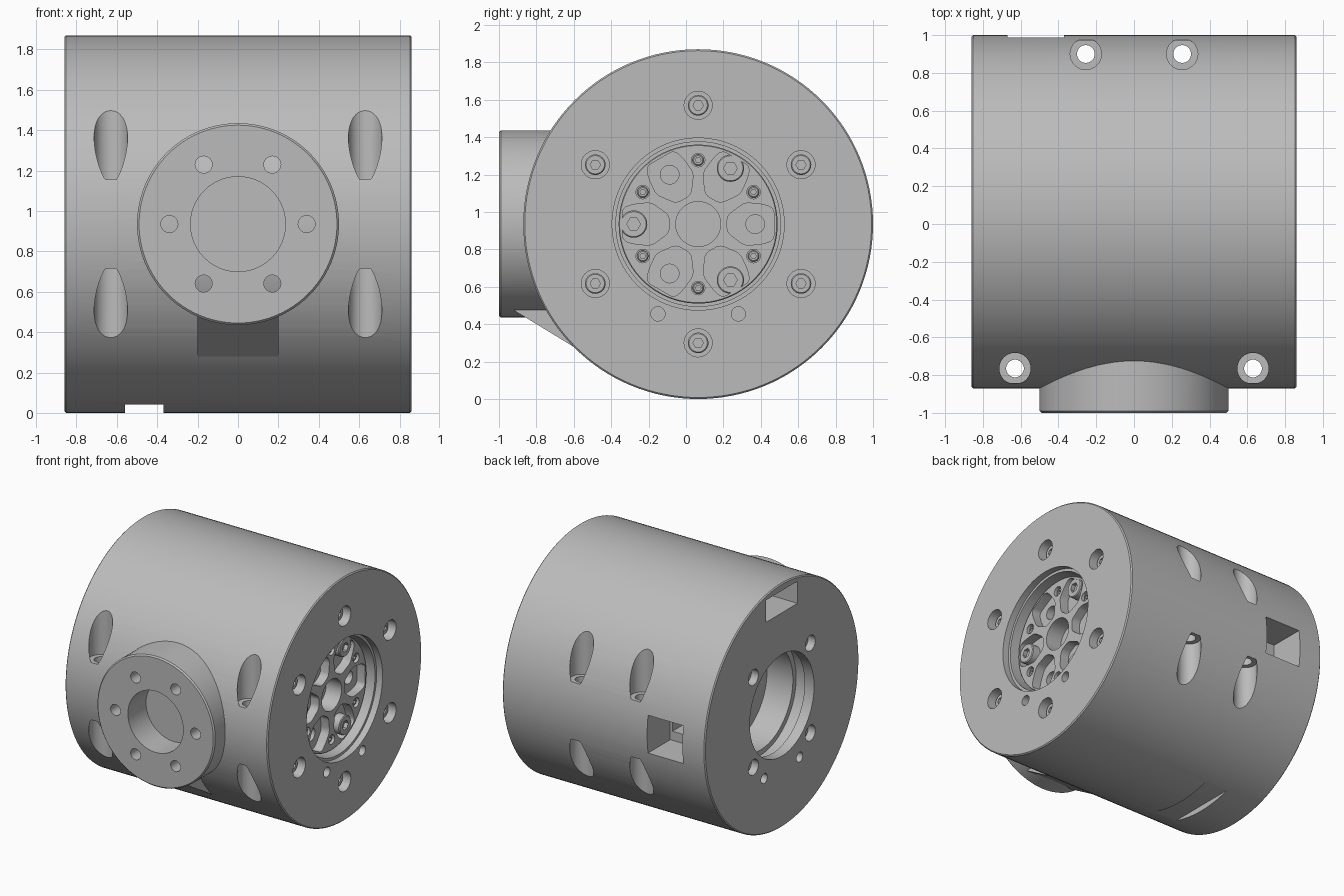
import bpy, bmesh, math
from mathutils import Matrix, Vector

if "Cube" in bpy.data.objects:
    bpy.data.objects.remove(bpy.data.objects["Cube"])

CY, CZ = 0.065, 0.935          # centre line of the housing (runs along x)
R, HX = 0.935, 0.86            # housing radius and half length

grey = bpy.data.materials.new("grey")
grey.diffuse_color = (0.5, 0.5, 0.5, 1)
grey.use_nodes = True
grey.node_tree.nodes["Principled BSDF"].inputs["Base Color"].default_value = grey.diffuse_color


def finish(name, bm):
    bmesh.ops.recalc_face_normals(bm, faces=bm.faces)
    me = bpy.data.meshes.new(name)
    bm.to_mesh(me)
    bm.free()
    me.materials.append(grey)
    ob = bpy.data.objects.new(name, me)
    bpy.context.collection.objects.link(ob)
    return ob


def cyl(name, axis, u, v, r, a, b, segs=32, bevel=0):
    """Cylinder along an axis from a to b; u, v are the other two coordinates in order."""
    bm = bmesh.new()
    bmesh.ops.create_cone(bm, cap_ends=True, segments=segs, radius1=r, radius2=r, depth=abs(b - a))
    if bevel:
        rims = [e for e in bm.edges if abs(e.verts[0].co.z - e.verts[1].co.z) < 1e-6]
        bmesh.ops.bevel(bm, geom=rims, offset=bevel, segments=1, affect='EDGES')
    m = (a + b) / 2
    loc, rot = {
        'X': ((m, u, v), Matrix.Rotation(math.pi / 2, 4, 'Y')),
        'Y': ((u, m, v), Matrix.Rotation(math.pi / 2, 4, 'X')),
        'Z': ((u, v, m), Matrix.Identity(4)),
    }[axis]
    bmesh.ops.transform(bm, matrix=Matrix.Translation(loc) @ rot, verts=bm.verts)
    return finish(name, bm)


def box(name, lo, hi):
    bm = bmesh.new()
    bmesh.ops.create_cube(bm, size=1)
    lo, hi = Vector(lo), Vector(hi)
    for v in bm.verts:
        v.co = (lo + hi) / 2 + v.co * (hi - lo)
    return finish(name, bm)


def prism(name, pts, x0, x1, bevel=0):
    """Profile of (y, z) points extruded along x, with optional rounded corners."""
    bm = bmesh.new()
    f = bm.faces.new([bm.verts.new((x0, y, z)) for y, z in pts])
    top = bmesh.ops.extrude_face_region(bm, geom=[f])['geom']
    for v in top:
        if isinstance(v, bmesh.types.BMVert):
            v.co.x = x1
    if bevel:
        es = [e for e in bm.edges if abs(e.verts[0].co.x - e.verts[1].co.x) > 1e-6]
        bmesh.ops.bevel(bm, geom=es, offset=bevel, segments=4, profile=0.5, affect='EDGES')
    return finish(name, bm)


def boolean(ob, other, op='DIFFERENCE'):
    mod = ob.modifiers.new("cut", 'BOOLEAN')
    mod.operation, mod.solver, mod.object = op, 'EXACT', other
    bpy.context.view_layer.objects.active = ob
    bpy.ops.object.modifier_apply(modifier=mod.name)
    bpy.data.objects.remove(other, do_unlink=True)


def smooth(ob):
    bpy.ops.object.select_all(action='DESELECT')
    ob.select_set(True)
    bpy.context.view_layer.objects.active = ob
    bpy.ops.object.shade_smooth_by_angle(angle=math.radians(25))


def polar(r, deg):
    a = math.radians(deg)
    return CY + r * math.cos(a), CZ + r * math.sin(a)


def screw(name, y, z, r, x0, x1):
    """Socket head screw facing +x."""
    s = cyl(name, 'X', y, z, r, x0, x1, 32, 0.006)
    boolean(s, cyl("socket", 'X', y, z, r * 0.5, x1 - 0.03, x1 + 0.02, 6))
    smooth(s)


# Main housing
body = cyl("housing", 'X', CY, CZ, R, -HX, HX, 128, 0.008)

# Vertical clamp bolts: through hole with a counterbore at each end
for x, y in ((0.63, -0.765), (0.255, 0.9)):
    for s in (-1, 1):
        boolean(body, cyl("bolt_hole", 'Z', s * x, y, 0.047, -0.1, 2))
        boolean(body, cyl("bore_top", 'Z', s * x, y, 0.083, CZ + 0.22, 2))
        boolean(body, cyl("bore_low", 'Z', s * x, y, 0.083, -0.1, CZ - 0.22))

# Right end: stepped round recess, counterbored holes and two pin holes
boolean(body, cyl("recess", 'X', CY, CZ, 0.46, HX - 0.05, 1, 96))
boolean(body, cyl("recess_deep", 'X', CY, CZ, 0.44, HX - 0.25, 1, 96))
for k in range(6):
    y, z = polar(0.635, 30 + 60 * k)
    boolean(body, cyl("counterbore", 'X', y, z, 0.075, HX - 0.1, 1))
    screw("face_screw", y, z, 0.055, HX - 0.11, HX - 0.05)
for s in (-1, 1):
    for e in (-1, 1):
        boolean(body, cyl("pin_hole", 'X', CY + s * 0.215, 0.455, 0.038, e * (HX - 0.25), e * 1, 24))

# Left end: stepped bore, four counterbored holes and a cable pocket
for r, d in ((0.39, 0.40), (0.43, 0.18)):
    c = cyl("left_bore", 'X', CY, CZ, r, -1 if r < 0.4 else -HX + 0.08, -HX + d, 96)
    boolean(body, c)
for sy in (-1, 1):
    for sz in (-1, 1):
        y, z = CY + sy * 0.345, CZ + sz * 0.345
        boolean(body, cyl("left_counterbore", 'X', y, z, 0.06, -1, -HX + 0.06))
        boolean(body, cyl("left_hole", 'X', y, z, 0.035, -1, -HX + 0.2, 24))
boolean(body, box("cable_pocket", (-1, CY - 0.19, CZ + 0.71), (-HX + 0.3, CY + 0.19, CZ + 0.88)))

# Rear connector window and the flat groove underneath
boolean(body, box("window", (-0.67, 0.72, 0.79), (-0.37, 1.1, 1.08)))
boolean(body, box("window_inner", (-0.52, 0.60, 0.86), (-0.39, 0.75, 1.02)))
boolean(body, box("groove", (-0.56, -1, -0.1), (-0.37, 1.2, 0.042)))

# Shallow bore under the front flange
boolean(body, cyl("front_bore", 'Y', 0, CZ, 0.235, -1.1, -0.78, 64))
smooth(body)

# Front flange ring, trimmed to the housing surface
flange = cyl("front_flange", 'Y', 0, CZ, 0.5, -1, -0.45, 96, 0.01)
boolean(flange, cyl("trim", 'X', CY, CZ, R - 0.004, -1, 1, 128))
boolean(flange, cyl("flange_bore", 'Y', 0, CZ, 0.235, -1.1, -0.3, 64))
for k in range(6):
    a = math.radians(60 * k)
    boolean(flange, cyl("flange_hole", 'Y', 0.34 * math.cos(a), CZ + 0.34 * math.sin(a),
                        0.042, -1.1, -0.3))
smooth(flange)

# Sloping rib below the flange
rib = prism("support_rib", [(-0.93, 0.48), (-0.57, 0.26), (-0.45, 0.26), (-0.45, 0.5), (-0.93, 0.5)], -0.2, 0.2)
boolean(rib, cyl("trim", 'X', CY, CZ, R - 0.004, -1, 1, 128))

# Output plate with six rounded pockets around a central bore
FX = HX - 0.11
plate = cyl("output_plate", 'X', CY, CZ, 0.425, HX - 0.26, FX, 96, 0.005)
boolean(plate, cyl("hub_bore", 'X', CY, CZ, 0.12, FX - 0.13, 1, 48))
half = [(0.155, 0.045), (0.25, 0.115), (0.35, 0.105), (0.405, 0.085)]
outline = half + [(r, -t) for r, t in reversed(half)]
for k in range(6):
    a = math.radians(60 * k)
    pts = [(CY + r * math.cos(a) - t * math.sin(a), CZ + r * math.sin(a) + t * math.cos(a))
           for r, t in outline]
    boolean(plate, prism("pocket", pts, FX - 0.07, 1, 0.025))
    if k % 2 == 0:
        boolean(plate, cyl("dowel_hole", 'X', *polar(0.305, 60 * k), 0.05, FX - 0.13, 1))
    else:
        screw("plate_screw", *polar(0.345, 60 * k), 0.073, FX - 0.08, FX - 0.005)
    y, z = polar(0.342, 60 * k + 30)
    boolean(plate, cyl("small_bore", 'X', y, z, 0.036, FX - 0.05, 1, 24))
    screw("small_screw", y, z, 0.03, FX - 0.06, FX - 0.015)
smooth(plate)
